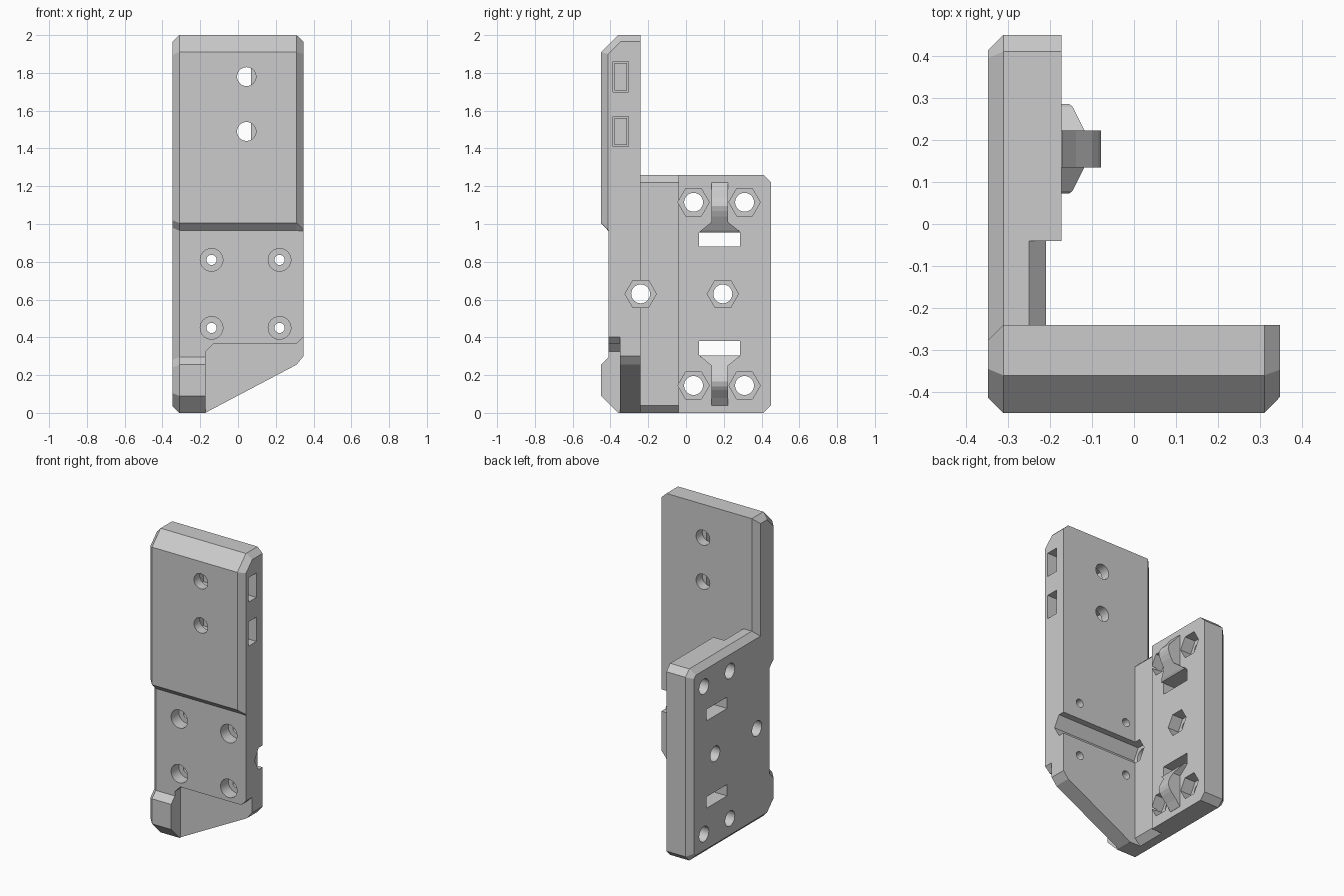
import bpy, bmesh, math
from mathutils import Vector

if "Cube" in bpy.data.objects:
    bpy.data.objects.remove(bpy.data.objects["Cube"])


def loft(name, rings):
    """Closed solid through a series of matching rings of 3D points."""
    bm = bmesh.new()
    rows = [[bm.verts.new(p) for p in r] for r in rings]
    n = len(rows[0])
    for a, b in zip(rows, rows[1:]):
        for i in range(n):
            j = (i + 1) % n
            bm.faces.new((a[i], a[j], b[j], b[i]))
    bm.faces.new(rows[0][::-1])
    bm.faces.new(rows[-1])
    bmesh.ops.recalc_face_normals(bm, faces=bm.faces)
    me = bpy.data.meshes.new(name)
    bm.to_mesh(me)
    bm.free()
    ob = bpy.data.objects.new(name, me)
    bpy.context.collection.objects.link(ob)
    return ob


def along_x(name, sections):
    return loft(name, [[(x, y, z) for y, z in prof] for x, prof in sections])


def along_y(name, prof, y0, y1):
    return loft(name, [[(x, y, z) for x, z in prof] for y in (y0, y1)])


def ring(u, v, r, n):
    return [(u + r * math.cos(2 * math.pi * k / n), v + r * math.sin(2 * math.pi * k / n))
            for k in range(n)]


def rect(u0, u1, v0, v1):
    return [(u0, v0), (u1, v0), (u1, v1), (u0, v1)]


def inset(prof, d):
    """Mitred inward offset of a counter-clockwise outline."""
    out = []
    for i, p in enumerate(prof):
        a, b, c = Vector(prof[i - 1]), Vector(p), Vector(prof[(i + 1) % len(prof)])
        e, f = (b - a).normalized(), (c - b).normalized()
        n1, n2 = Vector((-e.y, e.x)), Vector((-f.y, f.x))
        out.append(tuple(b + (n1 + n2) * (d / (1 + n1.dot(n2)))))
    return out


def combine(target, other, op):
    m = target.modifiers.new("bool", 'BOOLEAN')
    m.operation, m.object, m.solver = op, other, 'EXACT'
    bpy.context.view_layer.objects.active = target
    bpy.ops.object.modifier_apply(modifier=m.name)
    bpy.data.objects.remove(other)


def cut(other):
    combine(body, other, 'DIFFERENCE')


# Left slab: whole side outline, chamfered on its outer face
side = [(-.36, 0), (.41, 0), (.45, .04), (.45, 1.22), (.41, 1.26), (-.24, 1.26), (-.24, 2),
        (-.36, 2), (-.45, 1.91), (-.45, 1.005), (-.41, .965), (-.41, .295), (-.45, .255), (-.45, .09)]
body = along_x("bracket_body", [(-.348, inset(side, .037)), (-.311, side), (-.172, side)])

# Front plate, chamfered on its right end
full = [(-.24, 0), (-.24, 2), (-.36, 2), (-.45, 1.91), (-.45, 1.005), (-.41, .965), (-.41, .05), (-.36, 0)]
end = [(-.24, 0), (-.24, 1.965), (-.347, 1.965), (-.412, 1.9), (-.412, .97), (-.41, .962), (-.41, .05), (-.36, 0)]
plate = along_x("front_plate", [(-.25, full), (.31, full), (.347, end)])
combine(body, plate, 'UNION')

# Sloped underside and the stepped relief beside the foot lug
cut(along_y("slope_cut", [(-.172, -.1), (.4, -.1), (.4, .37), (.347, .3), (.31, .255), (-.172, .001)], -.6, -.24))
cut(along_y("relief_cut", [(-.172, -.1), (.5, -.1), (.5, .555), (.31, .365), (-.132, .365), (-.172, .325)], -.6, -.35))

# Shallow recess in the inner corner of the side plate
cut(along_y("corner_recess", [(-.26, -.01), (-.1, -.01), (-.1, 1.27), (-.26, 1.27), (-.21, 1.22), (-.21, .04)], -.24, -.04))

# Side plate: hex nut pockets with bolt holes; one runs as a groove behind the front plate
for y, z in [(.04, 1.115), (.31, 1.115), (.04, .145), (.31, .145), (.195, .63), (-.24, .63)]:
    x0 = -.27 if y < 0 else -.25
    hexagon = ring(y, z, .083, 6)
    cut(along_x("nut_pocket", [(x0, hexagon), (.5, hexagon)]))
    hole = ring(y, z, .05, 32)
    cut(along_x("bolt_hole", [(-.5, hole), (-.1, hole)]))

# Tie slots through the side plate
for z0, z1 in [(.88, .955), (.305, .38)]:
    slot = rect(.07, .285, z0, z1)
    cut(along_x("tie_slot", [(-.5, slot), (-.1, slot)]))

# Front plate: counterbored screw holes
for x in (-.14, .22):
    for z in (.45, .81):
        cut(along_y("counterbore", ring(x, z, .06, 32), -.6, -.33))
        cut(along_y("screw_hole", ring(x, z, .027, 24), -.6, -.1))

# Upper holes with side-loaded nut pockets, each partly filled by a block
for i, z in enumerate((1.49, 1.78)):
    cut(along_y("upper_hole", ring(.045, z, .05, 32), -.6, -.1))
    pocket = rect(-.387, -.304, z - .08, z + .08)
    cut(along_x("side_pocket", [(-.04, pocket), (.5, pocket)]))
    fill = rect(-.379, -.312, z - .072, z + .072)
    along_x(f"pocket_block_{i + 1}", [(.07, fill), (.25, fill)])

# Bulging tie guides, mirrored about mid height: (height, reach, half width)
guide = [(1.22, -.17, .044), (1.18, -.138, .044), (1.14, -.1, .044), (1.12, -.086, .044),
         (1.095, -.079, .044), (1.07, -.086, .044), (1.04, -.1, .044), (1.01, -.118, .044),
         (.965, -.146, .1), (.955, -.155, .107)]
for name, s in (("upper_tie_guide", 1), ("lower_tie_guide", -1)):
    loft(name, [[(x, y, .63 + s * (z - .63)) for x, y in rect(-.22, r, .179 - w, .179 + w)]
                for z, r, w in guide])
